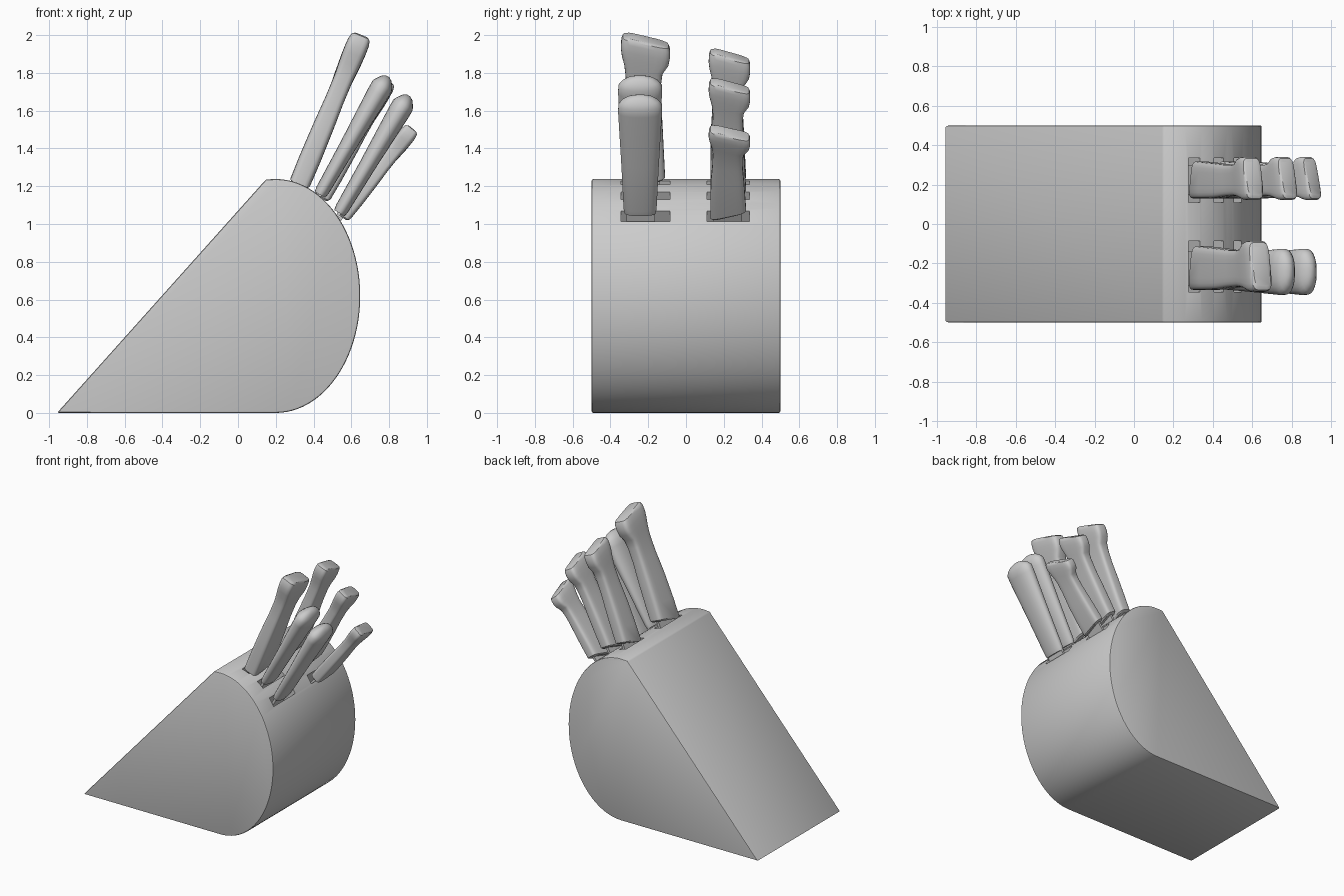
import bpy, bmesh, math
from mathutils import Vector

if "Cube" in bpy.data.objects:
    bpy.data.objects.remove(bpy.data.objects["Cube"])


def new_object(name, bm):
    bmesh.ops.recalc_face_normals(bm, faces=bm.faces)
    mesh = bpy.data.meshes.new(name)
    bm.to_mesh(mesh)
    bm.free()
    ob = bpy.data.objects.new(name, mesh)
    bpy.context.collection.objects.link(ob)
    return ob


def smooth(ob, angle=30):
    bpy.ops.object.select_all(action='DESELECT')
    ob.select_set(True)
    bpy.context.view_layer.objects.active = ob
    bpy.ops.object.shade_smooth_by_angle(angle=math.radians(angle))


def frame(base, degrees):
    """Origin, axis along the knife, and thickness direction."""
    a = math.radians(degrees)
    return (Vector((base[0], 0, base[1])), Vector((math.cos(a), 0, math.sin(a))),
            Vector((math.sin(a), 0, -math.cos(a))))


def loft(name, base, degrees, rings, power, sides=24):
    """Rings: (distance along axis, y low, y high, thickness, skew)."""
    o, d, n = frame(base, degrees)
    bm = bmesh.new()
    loops = []
    for v, y0, y1, t, skew in rings:
        loop = []
        for i in range(sides):
            a = 2 * math.pi * (i + 0.5) / sides
            c, s = math.cos(a), math.sin(a)
            u = math.copysign(abs(c) ** (2 / power), c)
            w = math.copysign(abs(s) ** (2 / power), s)
            p = o + d * (v + skew * u) + n * (w * t / 2)
            p.y = (y0 + y1) / 2 + u * (y1 - y0) / 2
            loop.append(bm.verts.new(p))
        loops.append(loop)
    for a, b in zip(loops, loops[1:]):
        for i in range(sides):
            j = (i + 1) % sides
            bm.faces.new((a[i], a[j], b[j], b[i]))
    bm.faces.new(loops[0][::-1])
    bm.faces.new(loops[-1])
    ob = new_object(name, bm)
    smooth(ob, 35)
    return ob


def add_box(bm, base, degrees, v0, v1, y0, y1, t):
    o, d, n = frame(base, degrees)
    vs = []
    for v in (v0, v1):
        for y, w in ((y0, -t), (y1, -t), (y1, t), (y0, t)):
            p = o + d * v + n * (w / 2)
            p.y = y
            vs.append(bm.verts.new(p))
    for f in ((3, 2, 1, 0), (4, 5, 6, 7), (0, 1, 5, 4), (1, 2, 6, 5), (2, 3, 7, 6), (3, 0, 4, 7)):
        bm.faces.new([vs[i] for i in f])


# Block: wedge with an elliptical front, extruded across y
bm = bmesh.new()
profile = [(-0.958, 0)]
for i in range(49):
    a = math.radians(-90 + 180 * i / 48)
    profile.append((0.2 + 0.447 * math.cos(a), 0.619 + 0.619 * math.sin(a)))
profile.append((0.148, 1.236))
face = bm.faces.new([bm.verts.new((x, -0.5, z)) for x, z in profile])
ext = bmesh.ops.extrude_face_region(bm, geom=[face])
bmesh.ops.translate(bm, vec=(0, 1, 0),
                    verts=[g for g in ext['geom'] if isinstance(g, bmesh.types.BMVert)])
block = new_object("block", bm)
bev = block.modifiers.new("bevel", 'BEVEL')
bev.width, bev.segments, bev.limit_method = 0.01, 2, 'ANGLE'

# Slots: two columns of three, cut into the block
bm = bmesh.new()
slots = [((0.305, 1.22), 67), ((0.43, 1.15), 60), ((0.527, 1.044), 55)]
for base, deg in slots:
    for y0, y1 in ((-0.345, -0.085), (0.11, 0.335)):
        add_box(bm, base, deg, -0.22, 0.12, y0, y1, 0.062)
cutter = new_object("slot_cutter", bm)
cutter.hide_render = True
cut = block.modifiers.new("slots", 'BOOLEAN')
cut.operation, cut.solver, cut.object = 'DIFFERENCE', 'EXACT', cutter
bpy.context.view_layer.objects.active = block
for m in ("bevel", "slots"):
    bpy.ops.object.modifier_apply(modifier=m)
bpy.data.objects.remove(cutter)
smooth(block)

# Shaped knife handle: fraction along, low edge, high edge, thickness, skew
shape = [(0.015, 0.08, 0.86, 0.80, 0.025), (0.03, 0.04, 0.90, 0.95, 0.025),
         (0.18, 0.04, 0.88, 0.98, 0.012), (0.40, 0.05, 0.85, 0.94, 0.0),
         (0.58, 0.09, 0.82, 0.86, -0.01), (0.72, 0.10, 0.82, 0.87, -0.02),
         (0.80, 0.07, 0.85, 0.95, -0.025), (0.86, 0.02, 0.97, 1.0, -0.028),
         (0.91, 0.0, 1.0, 1.02, -0.028), (0.96, 0.01, 1.0, 1.0, -0.028),
         (0.985, 0.04, 0.97, 0.92, -0.028), (0.995, 0.12, 0.90, 0.75, -0.026)]
knives = [("chef_knife", (0.325, 1.21), 67.4, 0.835, -0.345, -0.085, 0.118),
          ("carving_knife", (0.322, 1.21), 67.4, 0.745, 0.12, 0.34, 0.105),
          ("utility_knife", (0.447, 1.148), 60.3, 0.68, 0.12, 0.34, 0.098),
          ("paring_knife", (0.56, 1.05), 51.5, 0.56, 0.12, 0.34, 0.09)]
blades = []
for name, base, deg, length, y0, y1, t in knives:
    w = y1 - y0
    loft(name + "_handle", base, deg,
         [(f * length, y0 + a * w, y0 + b * w, k * t, s) for f, a, b, k, s in shape], 5)
    blades.append((name, base, deg, y0 + 0.12 * w, y0 + 0.8 * w))

# Domed handles that widen toward the end
domed = [(0.0, 0.082, 0.065), (0.03, 0.088, 0.075), (0.3, 0.1, 0.09), (0.62, 0.117, 0.118),
         (0.665, 0.116, 0.118), (0.69, 0.098, 0.09), (0.71, 0.068, 0.06), (0.722, 0.025, 0.02)]
for name, base, deg in (("upper", (0.434, 1.155), 60.2), ("lower", (0.537, 1.058), 59.5)):
    loft(name + "_domed_handle", base, deg,
         [(v, -0.243 - h, -0.243 + h, t, 0) for v, h, t in domed], 2.3)
    blades.append((name + "_domed", base, deg, -0.315, -0.165))

# Blades running from each handle down into its slot
for name, base, deg, y0, y1 in blades:
    bm = bmesh.new()
    add_box(bm, base, deg, -0.2, 0.05, y0, y1, 0.018)
    new_object(name + "_blade", bm)
